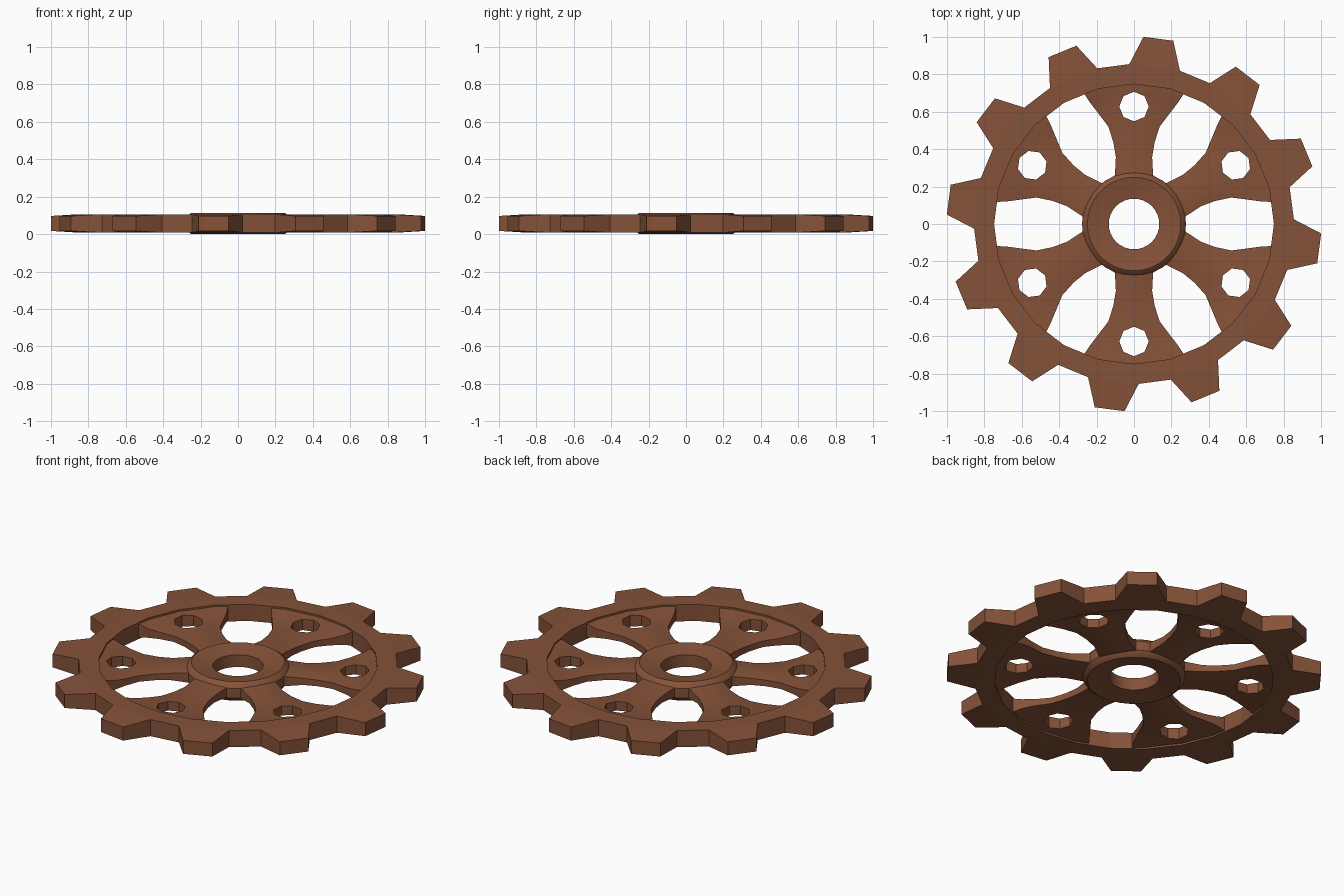
import bpy, bmesh
from math import sin, cos, pi, radians, sqrt

if "Cube" in bpy.data.objects:
    bpy.data.objects.remove(bpy.data.objects["Cube"])

MID = 0.057  # mid height of the wheel

brown = bpy.data.materials.new("rust brown")
brown.diffuse_color = (0.235, 0.085, 0.041, 1)
brown.use_nodes = True
brown.node_tree.nodes["Principled BSDF"].inputs["Base Color"].default_value = brown.diffuse_color


def make(name, verts, faces, smooth=None):
    mesh = bpy.data.meshes.new(name)
    mesh.from_pydata(verts, [], faces)
    bm = bmesh.new()
    bm.from_mesh(mesh)
    bmesh.ops.recalc_face_normals(bm, faces=bm.faces)
    bm.to_mesh(mesh)
    bm.free()
    mesh.materials.append(brown)
    ob = bpy.data.objects.new(name, mesh)
    bpy.context.collection.objects.link(ob)
    if smooth:
        shade(ob, smooth)
    return ob


def shade(ob, angle):
    bpy.ops.object.select_all(action='DESELECT')
    ob.select_set(True)
    bpy.context.view_layer.objects.active = ob
    bpy.ops.object.shade_smooth_by_angle(angle=radians(angle))


def polar(r, deg, z):
    return (r * cos(radians(deg)), r * sin(radians(deg)), z)


# Toothed rim: 12 tapered teeth around a 24-sided ring
verts, faces = [], []
for k in range(12):
    c = 22.5 + 30 * k
    for s in (1, -1):
        z, zt = MID + s * 0.049, MID + s * 0.040
        verts += [polar(0.748, c - 7.5, z), polar(0.748, c + 7.5, z),
                  polar(0.855, c - 9.2, z), polar(0.855, c + 9.2, z),
                  polar(1.002, c - 4.6, zt), polar(1.002, c + 4.6, zt)]
for k in range(12):
    a, n = 12 * k, 12 * ((k + 1) % 12)
    for o in (a, a + 6):
        m = n + o - a
        faces += [(o, o + 1, o + 3, o + 2), (o + 2, o + 3, o + 5, o + 4),
                  (o + 1, m, m + 2, o + 3)]
    for i, j in ((0, 1), (2, 4), (4, 5), (5, 3)):
        faces.append((a + i, a + j, a + j + 6, a + i + 6))
    faces += [(a + 1, n, n + 6, a + 7), (a + 3, n + 2, n + 8, a + 9)]
make("toothed_rim", verts, faces)

# Hub: dished collar turned around the bore
profile = [(0.135, 0.036), (0.160, 0.040), (0.250, 0.056), (0.265, 0.046), (0.278, 0.028)]
profile += [(r, -h) for r, h in reversed(profile)]
N, P = 32, len(profile)
verts = [polar(r, 360 * i / N, MID + h) for i in range(N) for r, h in profile]
faces = [(i * P + j, i * P + (j + 1) % P, (i + 1) % N * P + (j + 1) % P, (i + 1) % N * P + j)
         for i in range(N) for j in range(P)]
make("hub", verts, faces, 25)

# Spoke stations: radius, half width, half thickness at centre and at edge
stations = [(0.24, 0.115, 0.036, 0.032), (0.285, 0.102, 0.034, 0.028), (0.37, 0.097, 0.029, 0.020),
            (0.45, 0.110, 0.027, 0.018), (0.54, 0.138, 0.027, 0.018), (0.62, 0.190, 0.029, 0.020),
            (0.69, 0.235, 0.032, 0.028), (0.738, 0.262, 0.038, 0.040), (0.775, 0.280, 0.040, 0.042)]
C = 7
verts, faces = [], []
for r, w, hc, he in stations:
    for s in (1, -1):
        for j in range(C):
            t = 2 * j / (C - 1) - 1
            x = w * t
            verts.append((x, sqrt(r * r - x * x), MID + s * (hc + (he - hc) * t * t)))
for i in range(len(stations) - 1):
    a, b = i * 2 * C, (i + 1) * 2 * C
    for o in (0, C):
        faces += [(a + o + j, a + o + j + 1, b + o + j + 1, b + o + j) for j in range(C - 1)]
    for j in (0, C - 1):
        faces.append((a + j, b + j, b + j + C, a + j + C))
for a in (0, (len(stations) - 1) * 2 * C):
    faces += [(a + j, a + j + 1, a + j + 1 + C, a + j + C) for j in range(C - 1)]
spoke = make("spoke", verts, faces)

# Octagonal hole through the spoke end
ring = [(0.079 * sin(k * pi / 4), 0.628 + 0.079 * cos(k * pi / 4)) for k in range(8)]
cutter = make("hole_cutter", [(x, y, z) for z in (-0.2, 0.3) for x, y in ring],
              [tuple(range(8)), tuple(range(8, 16))]
              + [(k, (k + 1) % 8, (k + 1) % 8 + 8, k + 8) for k in range(8)])
cutter.hide_render = True
cut = spoke.modifiers.new("hole", 'BOOLEAN')
cut.object = cutter
cut.solver = 'EXACT'
bpy.context.view_layer.objects.active = spoke
bpy.ops.object.modifier_apply(modifier="hole")
bpy.data.objects.remove(cutter)
shade(spoke, 30)

# Six spokes around the hub
for k in range(1, 6):
    copy = spoke.copy()
    copy.name = "spoke_%d" % (k + 1)
    copy.rotation_euler.z = k * pi / 3
    bpy.context.collection.objects.link(copy)
